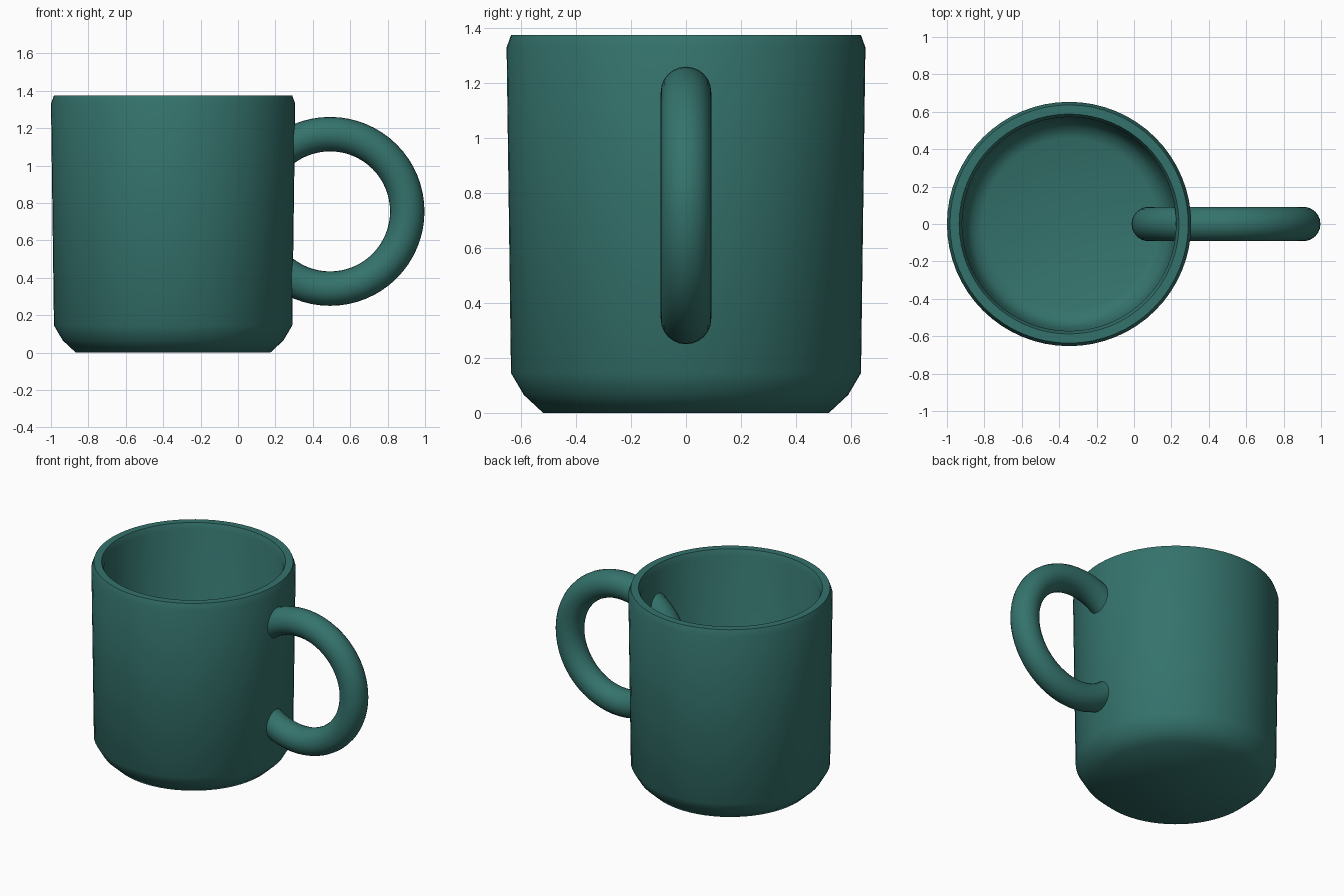
import bpy, bmesh, math

if "Cube" in bpy.data.objects:
    bpy.data.objects.remove(bpy.data.objects["Cube"])

CX = -0.347      # mug axis
SEGMENTS = 64

mat = bpy.data.materials.new("teal_glaze")
mat.diffuse_color = (0.035, 0.17, 0.15, 1)
mat.use_nodes = True
mat.node_tree.nodes["Principled BSDF"].inputs["Base Color"].default_value = mat.diffuse_color


def finish(obj, angle):
    obj.data.materials.append(mat)
    bpy.ops.object.select_all(action='DESELECT')
    obj.select_set(True)
    bpy.context.view_layer.objects.active = obj
    bpy.ops.object.shade_smooth_by_angle(angle=math.radians(angle))


def lathe(name, profile):
    bm = bmesh.new()
    verts = [bm.verts.new((r, 0, z)) for r, z in profile]
    edges = [bm.edges.new(pair) for pair in zip(verts, verts[1:])]
    bmesh.ops.spin(bm, geom=verts + edges, cent=(0, 0, 0), axis=(0, 0, 1),
                   angle=math.tau, steps=SEGMENTS)
    bmesh.ops.remove_doubles(bm, verts=bm.verts, dist=1e-4)
    bmesh.ops.recalc_face_normals(bm, faces=bm.faces)
    mesh = bpy.data.meshes.new(name)
    bm.to_mesh(mesh)
    bm.free()
    obj = bpy.data.objects.new(name, mesh)
    bpy.context.collection.objects.link(obj)
    return obj


# Hollow cup: outside from base to rim, then inside down to the floor
cup = lathe("cup_body", [
    (0, 0), (0.52, 0), (0.59, 0.065), (0.637, 0.145),
    (0.653, 1.33), (0.637, 1.375), (0.588, 1.375), (0.572, 1.335),
    (0.56, 0.2), (0.52, 0.125), (0.46, 0.1), (0, 0.1)])
cup.location.x = CX
finish(cup, 50)

# Ring handle: a full torus passing through the cup wall
bpy.ops.mesh.primitive_torus_add(
    major_segments=64, minor_segments=24, major_radius=0.413, minor_radius=0.092,
    location=(0.492, 0, 0.755), rotation=(math.pi / 2, 0, 0))
handle = bpy.context.object
handle.name = "handle"
finish(handle, 60)
